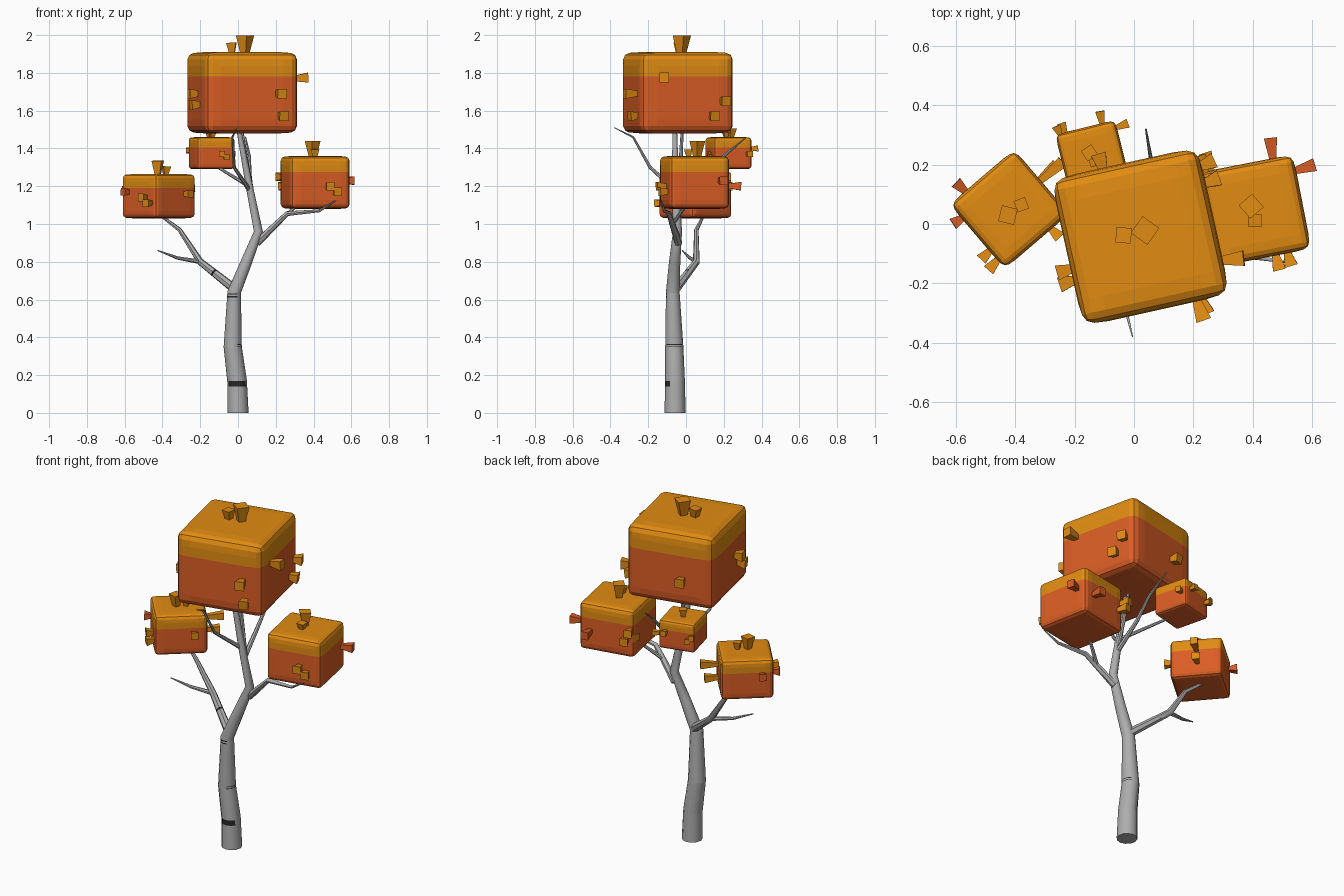
import bpy, bmesh, math
from mathutils import Vector, Matrix

if "Cube" in bpy.data.objects:
    bpy.data.objects.remove(bpy.data.objects["Cube"])


def material(name, rgb):
    m = bpy.data.materials.new(name)
    m.diffuse_color = (*rgb, 1)
    m.use_nodes = True
    m.node_tree.nodes["Principled BSDF"].inputs["Base Color"].default_value = m.diffuse_color
    return m


GREY = material("grey bark", (0.42, 0.42, 0.42))
DARK = material("dark bark marks", (0.02, 0.02, 0.02))
GOLD = material("golden leaves", (0.75, 0.26, 0.006))
RUST = material("rust leaves", (0.70, 0.11, 0.018))


def finish(name, bm, mats, smooth=False):
    bmesh.ops.recalc_face_normals(bm, faces=bm.faces[:])
    for f in bm.faces:
        f.smooth = smooth
    me = bpy.data.meshes.new(name)
    bm.to_mesh(me)
    bm.free()
    ob = bpy.data.objects.new(name, me)
    bpy.context.collection.objects.link(ob)
    for m in mats:
        me.materials.append(m)
    if smooth:
        bpy.ops.object.select_all(action='DESELECT')
        ob.select_set(True)
        bpy.context.view_layer.objects.active = ob
        bpy.ops.object.shade_smooth_by_angle(angle=math.radians(50))
    return ob


def cut(bm, co, no):
    bmesh.ops.bisect_plane(bm, geom=bm.verts[:] + bm.edges[:] + bm.faces[:],
                           plane_co=co, plane_no=no)


def tube(path, sides):
    """Tapered tube through (x, y, z, radius) points."""
    bm = bmesh.new()
    pts = [Vector(p[:3]) for p in path]
    rings = []
    for i, p in enumerate(pts):
        t = pts[min(i + 1, len(pts) - 1)] - pts[max(i - 1, 0)]
        if i == 0 and path[0][2] == 0:
            t = Vector((0, 0, 1))
        q = Vector((0, 0, 1)).rotation_difference(t)
        rings.append([bm.verts.new(p + q @ (path[i][3] * Vector(
            (math.cos(a), math.sin(a), 0))))
            for a in (math.tau * k / sides for k in range(sides))])
    for a, b in zip(rings, rings[1:]):
        for k in range(sides):
            j = (k + 1) % sides
            bm.faces.new((a[k], a[j], b[j], b[k]))
    bm.faces.new(rings[0])
    bm.faces.new(rings[-1])
    bmesh.ops.recalc_face_normals(bm, faces=bm.faces[:])
    return bm


# trunk, with dark bark marks on cut bands
trunk = tube([(0, -0.058, 0, .056), (-0.005, -0.058, .17, .052), (-0.028, -0.062, .35, .048),
              (-0.02, -0.07, .64, .036), (0.045, -0.06, .8, .03), (0.108, -0.045, .96, .024),
              (0.06, -0.055, 1.2, .019), (0.0, -0.06, 1.52, .012)], 12)
marks = [(.14, .17, Vector((0, -1, 0))), (.348, .352, Vector((1, 0.1, 0))),
         (.36, .364, Vector((1, 0.1, 0))), (.612, .618, Vector((-.6, -.8, 0))),
         (.626, .632, Vector((-.6, -.8, 0)))]
for lo, hi, d in marks:
    cut(trunk, (0, 0, lo), (0, 0, 1))
    cut(trunk, (0, 0, hi), (0, 0, 1))
trunk.normal_update()
for f in trunk.faces:
    z = f.calc_center_median().z
    f.material_index = int(any(lo < z < hi and f.normal.dot(d) > 0.4 for lo, hi, d in marks))
finish("trunk", trunk, [GREY, DARK], True)

# limbs and twigs
limbs = {
    "left_limb": [(-.01, -.06, .65, .025), (-.2, .055, .8, .019), (-.31, .055, .97, .012),
                  (-.43, .1, 1.06, .006)],
    "left_twig": [(-.2, .055, .8, .013), (-.32, .02, .82, .009), (-.425, -.02, .86, .003)],
    "right_limb": [(.1, -.04, .9, .021), (.26, -.09, 1.055, .014), (.43, -.115, 1.07, .008),
                   (.52, -.13, 1.125, .003)],
    "right_twig": [(.2, -.07, 1.0, .012), (.28, -.02, 1.07, .009), (.36, .03, 1.14, .006)],
    "back_limb": [(.075, -.05, 1.12, .015), (.062, .1, 1.25, .011), (.06, .2, 1.36, .008),
                  (.04, .32, 1.46, .003)],
    "back_left_twig": [(.06, -.05, 1.2, .011), (-.04, .08, 1.26, .009), (-.14, .2, 1.32, .006)],
    "front_limb": [(.06, -.055, 1.18, .013), (-.02, -.19, 1.3, .009), (-.03, -.28, 1.46, .006),
                   (-.005, -.38, 1.51, .002)],
    "upper_fork": [(.085, -.05, 1.1, .014), (.05, -.03, 1.3, .011), (.02, -.02, 1.5, .008)],
}
for name, path in limbs.items():
    bm = tube(path, 7)
    if name == "left_limb":
        for x in (-.12, -.135):
            cut(bm, (x, 0, .745), (-.8, .3, .6))
        bm.normal_update()
        for f in bm.faces:
            c = f.calc_center_median()
            n = Vector((-.8, .3, .6))
            a, b = [(Vector((x, 0, .745))).dot(n) for x in (-.12, -.135)]
            f.material_index = int(a < c.dot(n) < b and f.normal.y < 0)
    finish(name, bm, [GREY, DARK], True)


def crown(name, centre, half, angle, z0, z1, zc, width, tips):
    """Rounded leaf block, gold above zc, with flared tufts ending at tips."""
    mid = Vector((*centre, (z0 + z1) / 2))
    h = Vector((half, half, (z1 - z0) / 2))
    rot = Matrix.Rotation(math.radians(angle), 3, 'Z')
    bm = bmesh.new()
    bmesh.ops.create_cube(bm, size=2)
    bmesh.ops.scale(bm, vec=h, verts=bm.verts[:])
    bmesh.ops.bevel(bm, geom=bm.edges[:], offset=half * .13, segments=2, profile=.5,
                    affect='EDGES')
    for i in range(3):
        for s in (-.68, .68):
            n = Vector((0, 0, 0))
            n[i] = 1
            cut(bm, n * h[i] * s, n)
    for v in bm.verts:      # soft taper toward the edges
        e = [max(0, abs(v.co[i]) / h[i] - .68) for i in range(3)]
        for i in range(3):
            v.co[i] *= 1 - .09 * max(e[(i + 1) % 3], e[(i + 2) % 3])
    cut(bm, (0, 0, zc - mid.z), (0, 0, 1))
    for f in bm.faces:
        f.material_index = int(f.calc_center_median().z < zc - mid.z)
    bmesh.ops.transform(bm, matrix=Matrix.Translation(mid) @ rot.to_4x4(), verts=bm.verts[:])
    finish(name, bm, [GOLD, RUST])

    tufts = bmesh.new()
    for k, t in enumerate(tips):
        tip = rot.inverted() @ (Vector(t[:3]) - mid)
        base = Vector([max(-.92 * h[i], min(.92 * h[i], tip[i] * .93)) for i in range(3)])
        d = tip - base
        w = width * (1 if k == 0 else .75)
        r = bmesh.ops.create_cone(
            tufts, cap_ends=True, segments=4, radius1=w * .32, radius2=w * .7, depth=d.length,
            matrix=Matrix.Translation(mid) @ rot.to_4x4() @ Matrix.Translation((tip + base) / 2)
            @ d.to_track_quat('Z', 'Y').to_matrix().to_4x4()
            @ Matrix.Rotation(math.pi / 4, 4, 'Z'))
        if len(t) > 3:      # a few tufts are rust coloured
            for f in {f for v in r["verts"] for f in v.link_faces}:
                f.material_index = 1
    finish(name + "_tufts", tufts, [GOLD, RUST])


# leaf blocks
crown("top_crown", (.022, -.043), .254, 12.5, 1.48, 1.91, 1.78, .07, [
    (.037, -.022, 1.998), (-.035, -.038, 1.96), (-.26, -.165, 1.69), (-.25, -.205, 1.63),
    (.37, -.115, 1.775), (.235, -.325, 1.69), (.245, -.3, 1.57), (.285, .155, 1.57),
    (.27, .215, 1.65), (-.12, .235, 1.64)])
crown("left_crown", (-.42, .05), .143, 40.5, 1.03, 1.265, 1.19, .055, [
    (-.425, .03, 1.335), (-.38, .065, 1.305), (-.6, .14, 1.18, 1), (-.61, 0, 1.17, 1),
    (-.49, -.155, 1.11), (-.515, -.12, 1.14), (-.24, .21, 1.19), (-.26, .2, 1.11),
    (-.25, -.045, 1.16)])
crown("right_crown", (.408, .045), .162, 11, 1.08, 1.36, 1.275, .06, [
    (.395, .06, 1.44), (.408, .012, 1.395), (.46, .29, 1.2, 1), (.61, .2, 1.23, 1),
    (.49, -.155, 1.2), (.53, -.14, 1.17), (.22, .23, 1.25), (.24, .24, 1.2),
    (.22, .15, 1.2)])
crown("back_crown", (-.14, .225), .104, 14, 1.29, 1.46, 1.405, .042, [
    (-.15, .24, 1.505), (-.135, .21, 1.485), (-.245, .34, 1.37), (-.262, .33, 1.39),
    (-.115, .38, 1.4), (-.02, .34, 1.37), (-.06, .12, 1.355), (-.085, .115, 1.37)])
